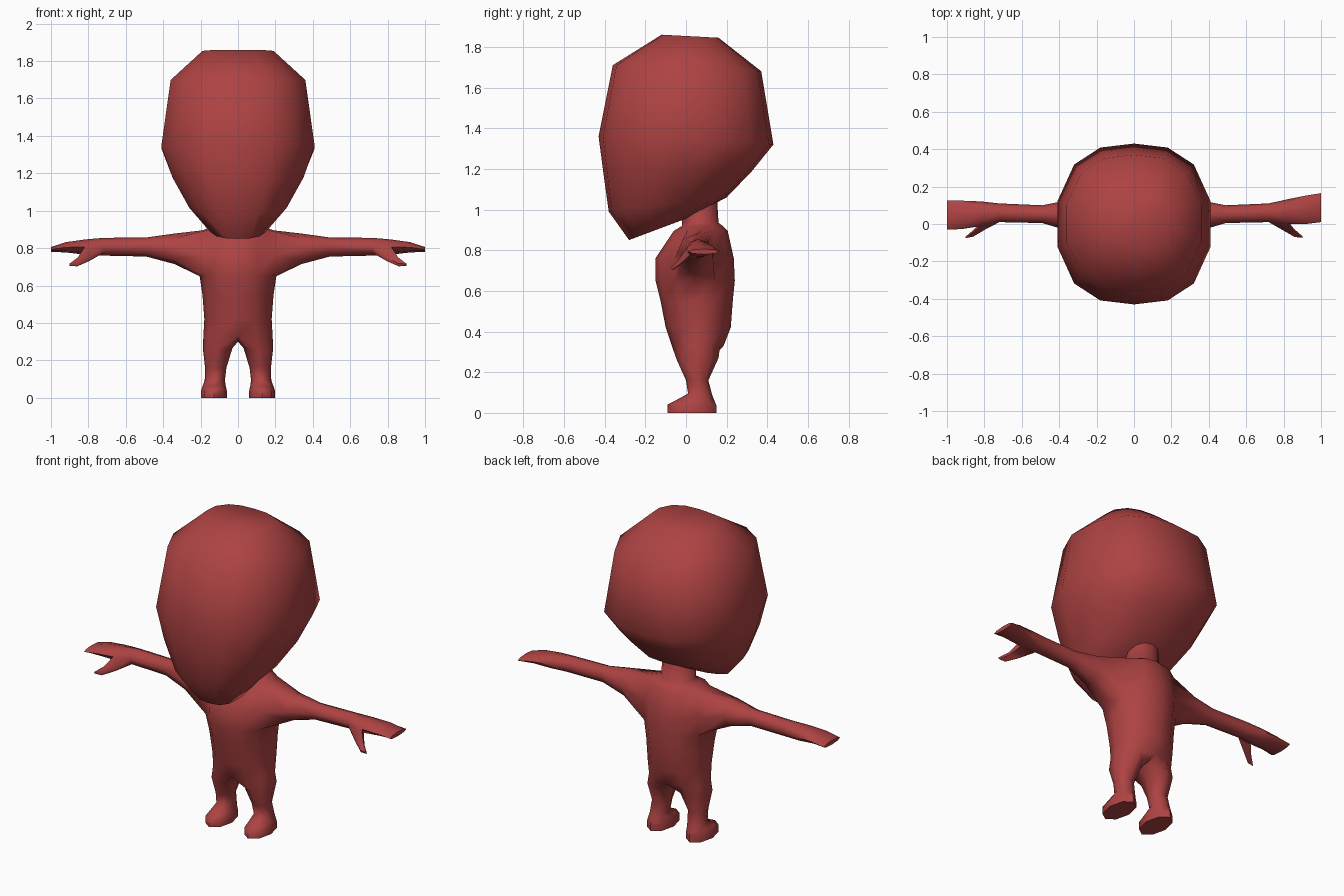
import bpy, bmesh, math
from mathutils import Vector

if "Cube" in bpy.data.objects:
    bpy.data.objects.remove(bpy.data.objects["Cube"])

red = bpy.data.materials.new("soft red")
red.diffuse_color = (0.42, 0.055, 0.055, 1)
red.use_nodes = True
red.node_tree.nodes["Principled BSDF"].inputs["Base Color"].default_value = red.diffuse_color


def finish(bm, name):
    bmesh.ops.recalc_face_normals(bm, faces=bm.faces[:])
    me = bpy.data.meshes.new(name)
    bm.to_mesh(me)
    bm.free()
    me.materials.append(red)
    for p in me.polygons:
        p.use_smooth = True
    me.set_sharp_from_angle(angle=math.radians(65))
    ob = bpy.data.objects.new(name, me)
    bpy.context.collection.objects.link(ob)


def skin(bm, a, b, skip=()):
    """Quads between two closed loops of equal length."""
    n = len(a)
    for i in range(n):
        if i not in skip:
            j = (i + 1) % n
            bm.faces.new((a[i], a[j], b[j], b[i]))


# Head: tilted rings, each (half width, front y, front z, back y, back z)
bm = bmesh.new()
quarter = [(0, 1), (.44, .95), (.78, .74), (1, .28)]
unit = quarter + [(x, -y) for x, y in reversed(quarter)]
unit += [(-x, y) for x, y in reversed(unit[1:-1])]
prev = None
for w, fy, fz, by, bz in [(.15, -.28, .85, .00, .955), (.26, -.38, .99, .20, 1.06),
                          (.35, -.405, 1.17, .325, 1.19), (.41, -.43, 1.36, .43, 1.32),
                          (.36, -.36, 1.71, .37, 1.68), (.19, -.12, 1.86, .16, 1.845)]:
    ring = []
    for x, y in unit:
        t = (y + 1) / 2
        ring.append(bm.verts.new((x * w, fy + (by - fy) * t, fz + (bz - fz) * t)))
    if prev:
        skin(bm, prev, ring)
    else:
        bm.faces.new(ring)
    prev = ring
bm.faces.new(prev)
finish(bm, "head")

# Torso and neck: rings of 12, each (z, half width, front y, back y)
bm = bmesh.new()
rows = []
for z, w, f, b in [(.33, .185, -.07, .185), (.42, .18, -.10, .22), (.55, .19, -.125, .23),
                   (.65, .205, -.15, .24), (.76, .21, -.15, .235), (.895, .19, -.06, .205),
                   (.92, .125, -.02, .18), (.935, .095, -.02, .16), (1.1, .095, -.03, .15)]:
    row = []
    for k in range(12):
        a = k * math.pi / 6
        row.append(bm.verts.new((w * math.cos(a), (f + b) / 2 + (b - f) / 2 * math.sin(a), z)))
    rows.append(row)
for i in range(len(rows) - 1):
    skin(bm, rows[i], rows[i + 1], (11, 0, 5, 6) if i in (3, 4) else ())
bm.faces.new(rows[-1])
crotch = bm.verts.new((0, .055, .30))

for s in (1, -1):
    def at(r, k):
        return rows[r][k % 12 if s > 0 else (6 - k) % 12]

    # Leg and foot: (x inner, x outer, y front, y back, z front, z back)
    loop = [at(0, k) for k in range(-3, 4)] + [crotch]
    for x0, x1, y0, y1, z0, z1 in [(.03, .188, -.045, .16, .26, .27),
                                   (.062, .176, 0, .11, .16, .16),
                                   (.07, .178, .01, .128, .095, .09),
                                   (.065, .19, -.05, .14, .062, .06),
                                   (.06, .198, -.09, .15, .042, .035),
                                   (.06, .198, -.09, .15, 0, 0)]:
        ring = []
        for i in range(8):
            a = (i - 3) * math.pi / 4
            t = (math.sin(a) + 1) / 2
            x = (x0 + x1) / 2 + (x1 - x0) / 2 * math.cos(a)
            ring.append(bm.verts.new((s * x, y0 + (y1 - y0) * t, z0 + (z1 - z0) * t)))
        skin(bm, loop, ring)
        loop = ring
    bm.faces.new(loop)

    # Arm and flat hand: (x, front y, back y, low z, high z)
    loop = [at(3, -1), at(3, 0), at(3, 1), at(4, 1), at(5, 1), at(5, 0), at(5, -1), at(4, -1)]
    for x, y0, y1, z0, z1 in [(.34, -.04, .13, .715, .878), (.49, .005, .10, .755, .857),
                              (.72, .01, .11, .76, .855), (.82, .0, .132, .765, .846),
                              (.92, .0, .152, .777, .832), (1.0, .01, .165, .78, .806)]:
        drift = -.04 * max(0, (x - .75) / .25) if s < 0 else 0
        ring = []
        for i in range(8):
            a = (i * 45 - 135) * math.pi / 180
            ring.append(bm.verts.new((s * x, (y0 + y1) / 2 + drift + (y1 - y0) / 2 * math.cos(a),
                                      (z0 + z1) / 2 + (z1 - z0) / 2 * math.sin(a))))
        skin(bm, loop, ring, (7,) if x == .82 else ())
        # Thumb grows from the lower front of the palm
        if x == .82:
            quad = [loop[7], loop[0], ring[0], ring[7]]
            mid = sum((v.co for v in quad), Vector()) / 4
            shape = [v.co - mid for v in quad]
            for c, k in [((s * .825, -.03, .742), .62), ((s * .88, -.068, .71), .42)]:
                nxt = [bm.verts.new(Vector(c) + d * k) for d in shape]
                skin(bm, quad, nxt)
                quad = nxt
            bm.faces.new(quad)
        loop = ring
    bm.faces.new(loop)
finish(bm, "body")
